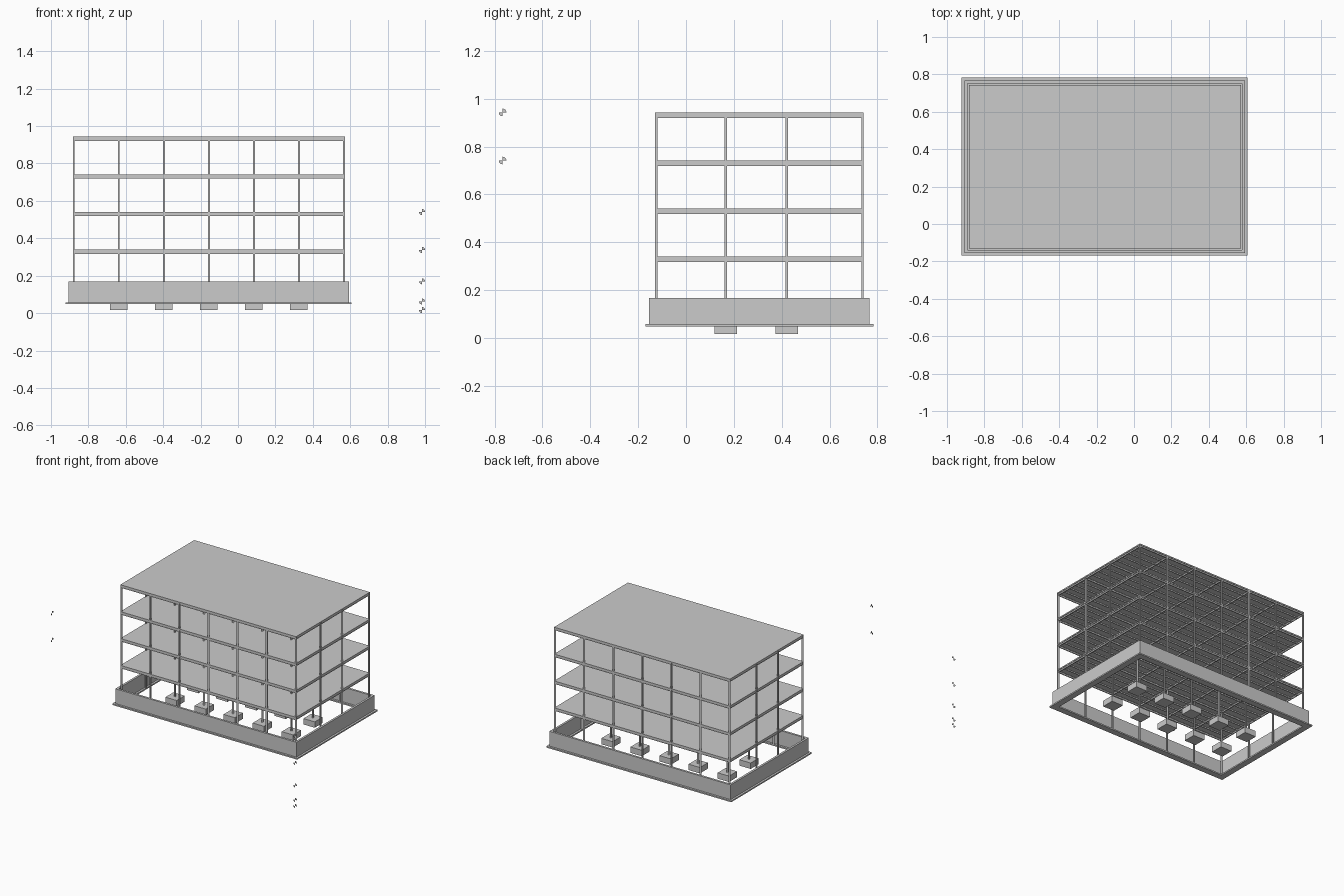
import bpy, bmesh, math
from mathutils import Vector

if "Cube" in bpy.data.objects:
    bpy.data.objects.remove(bpy.data.objects["Cube"])

XS = [-0.878 + i * 0.2407 for i in range(7)]      # column grid
YS = [-0.125, 0.166, 0.422, 0.738]
FLOORS = [0.340, 0.541, 0.742, 0.943]             # top of each slab
SLAB = 0.009
FOOT_TOP, WALL_TOP, PAD_BOTTOM = 0.058, 0.168, 0.016


def finish(name, bm):
    bmesh.ops.recalc_face_normals(bm, faces=bm.faces)
    mesh = bpy.data.meshes.new(name)
    bm.to_mesh(mesh)
    bm.free()
    ob = bpy.data.objects.new(name, mesh)
    bpy.context.collection.objects.link(ob)
    return ob


def add_box(bm, lo, hi):
    verts = bmesh.ops.create_cube(bm, size=1)["verts"]
    for v in verts:
        v.co = Vector([lo[i] + (v.co[i] + 0.5) * (hi[i] - lo[i]) for i in range(3)])


def add_i_beam(bm, start, end, side, w, h, t):
    """Extrude an I section: w across the flange, h deep, t thick."""
    start, end, side = Vector(start), Vector(end), Vector(side)
    up = side.cross((end - start).normalized())
    a, b, c, d = w / 2, h / 2, h / 2 - t, t / 2
    right = [(a, -b), (a, -c), (d, -c), (d, c), (a, c), (a, b)]
    prof = right + [(-x, y) for x, y in reversed(right)]
    rings = [[bm.verts.new(p + side * x + up * y) for x, y in prof] for p in (start, end)]
    n = len(prof)
    for i in range(n):
        j = (i + 1) % n
        bm.faces.new((rings[0][i], rings[0][j], rings[1][j], rings[1][i]))
    for r in rings:
        bm.faces.new(r)


def rect_ring(name, x0, x1, y0, y1, t, z0, z1):
    """Rectangular frame with wall thickness t."""
    bm = bmesh.new()
    loops = []
    for z in (z0, z1):
        for k in (0, t):
            loops.append([bm.verts.new((x, y, z)) for x, y in
                          ((x0 + k, y0 + k), (x1 - k, y0 + k), (x1 - k, y1 - k), (x0 + k, y1 - k))])
    ob, ib, ot, it = loops
    for p, q in ((ob, ot), (ot, it), (it, ib), (ib, ob)):
        for i in range(4):
            j = (i + 1) % 4
            bm.faces.new((p[i], p[j], q[j], q[i]))
    return finish(name, bm)


# Perimeter foundation
rect_ring("strip_footing", -0.922, 0.608, -0.169, 0.783, 0.046, 0.048, FOOT_TOP)
rect_ring("foundation_wall", -0.907, 0.593, -0.155, 0.768, 0.016, FOOT_TOP, WALL_TOP)

# Isolated pads under the inner columns
bm = bmesh.new()
for x in XS[1:-1]:
    for y in YS[1:-1]:
        add_box(bm, (x - 0.047, y - 0.047, PAD_BOTTOM), (x + 0.047, y + 0.047, 0.060))
finish("footing_pads", bm)

# Steel columns
bm = bmesh.new()
for x in XS:
    for y in YS:
        add_i_beam(bm, (x, y, FOOT_TOP), (x, y, FLOORS[-1] - SLAB), (1, 0, 0), 0.010, 0.010, 0.0015)
finish("columns", bm)

# Floor slabs with girders on the grid and joists between them
X0, X1, Y0, Y1 = XS[0] - 0.005, XS[-1] + 0.005, YS[0] - 0.005, YS[-1] + 0.005
for n, top in enumerate(FLOORS, 1):
    under = top - SLAB
    bm = bmesh.new()
    add_box(bm, (X0, Y0, under), (X1, Y1, top))
    finish(f"floor_slab_{n}", bm)

    bm = bmesh.new()
    depth = 0.014
    zc = under - depth / 2
    for y in YS:
        add_i_beam(bm, (XS[0], y, zc), (XS[-1], y, zc), (0, 1, 0), 0.007, depth, 0.0012)
    for x in XS:
        add_i_beam(bm, (x, YS[0], zc), (x, YS[-1], zc), (1, 0, 0), 0.007, depth, 0.0012)
    finish(f"girders_{n}", bm)

    bm = bmesh.new()
    depth = 0.011
    zc = under - depth / 2
    for ya, yb in zip(YS, YS[1:]):
        count = round((yb - ya) / 0.06)
        for k in range(1, count):
            y = ya + (yb - ya) * k / count
            add_i_beam(bm, (XS[0], y, zc), (XS[-1], y, zc), (0, 1, 0), 0.005, depth, 0.001)
    finish(f"joists_{n}", bm)


# Flat level markers: two opposite quarter discs
def level_marker(name, centre, across):
    bm = bmesh.new()
    c, u, v = Vector(centre), Vector(across), Vector((0, 0, 1))
    for start in (0, math.pi):
        pts = [c] + [c + 0.016 * (math.cos(a) * u + math.sin(a) * v)
                     for a in (start + math.pi / 2 * i / 6 for i in range(7))]
        bm.faces.new([bm.verts.new(p) for p in pts])
    finish(name, bm)


for i, z in enumerate([PAD_BOTTOM, 0.062, 0.170, 0.338, 0.540]):
    level_marker(f"level_marker_front_{i + 1}", (0.984, -0.73, z), (1, 0, 0))
for i, z in enumerate([0.742, 0.943]):
    level_marker(f"level_marker_side_{i + 1}", (-1.0, -0.767, z), (0, 1, 0))
